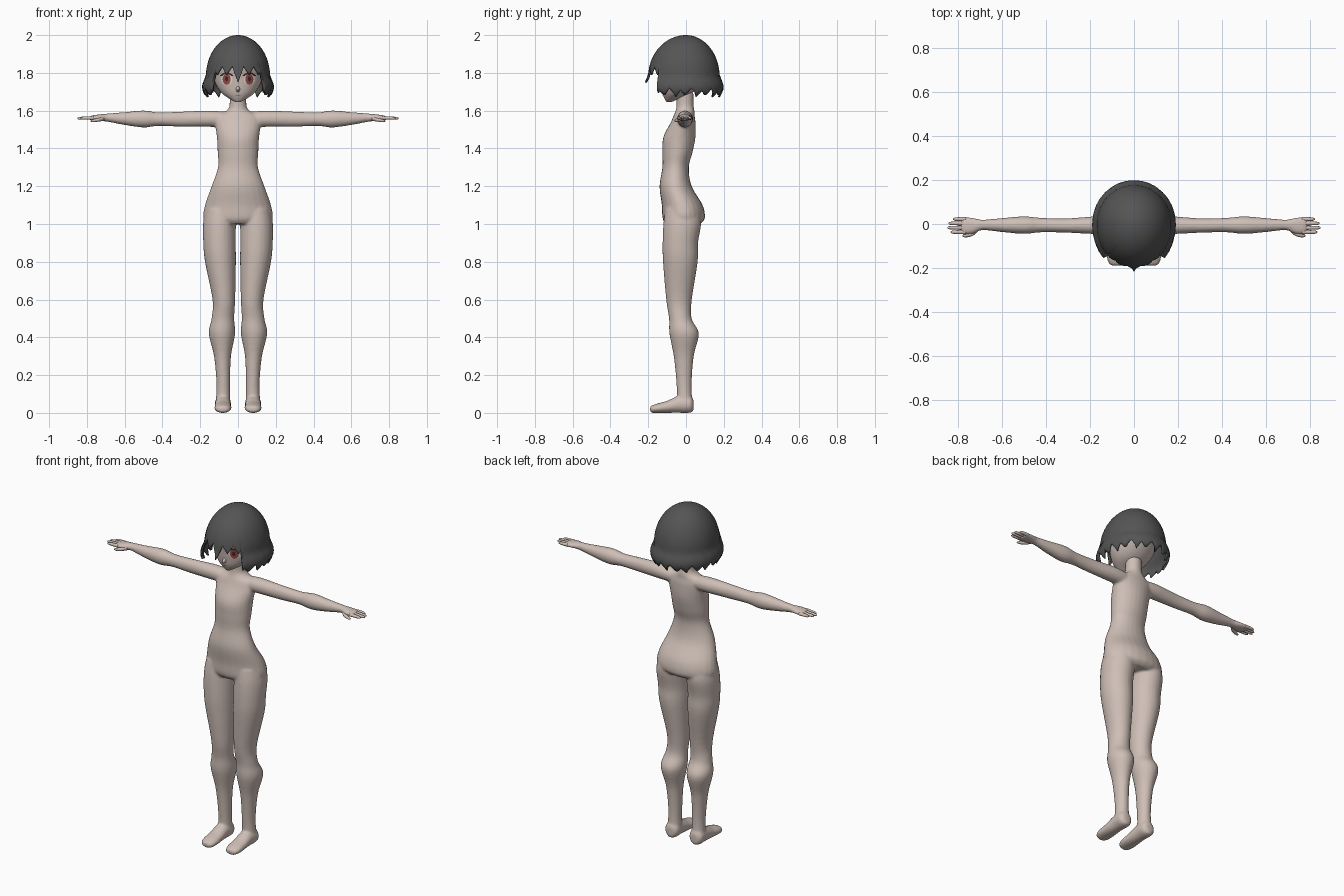
import bpy, bmesh, math
from mathutils import Vector
from mathutils.bvhtree import BVHTree

old = bpy.data.objects.get("Cube")
if old:
    bpy.data.objects.remove(old, do_unlink=True)


def material(name, *rgb):
    mat = bpy.data.materials.new(name)
    mat.use_nodes = True
    mat.diffuse_color = (*rgb, 1)
    mat.node_tree.nodes["Principled BSDF"].inputs["Base Color"].default_value = (*rgb, 1)
    return mat


skin = material("skin", 0.62, 0.52, 0.47)
charcoal = material("charcoal_hair", 0.09, 0.09, 0.09)
red = material("iris_red", 0.35, 0.07, 0.06)
white = material("eye_white", 0.75, 0.72, 0.7)
dark = material("lash_dark", 0.04, 0.025, 0.025)


def finish(name, bm, mat):
    bmesh.ops.recalc_face_normals(bm, faces=bm.faces)
    for face in bm.faces:
        face.smooth = True
    mesh = bpy.data.meshes.new(name)
    bm.to_mesh(mesh)
    mesh.materials.append(mat)
    obj = bpy.data.objects.new(name, mesh)
    bpy.context.collection.objects.link(obj)
    return obj


def spline(rings, steps=5):
    """Catmull-Rom interpolation between cross-sections."""
    rings = [Vector(r) for r in rings]
    out = []
    for i in range(len(rings) - 1):
        p, q = rings[i], rings[i + 1]
        before, after = rings[max(i - 1, 0)], rings[min(i + 2, len(rings) - 1)]
        for k in range(steps):
            t = k / steps
            m, n = (q - before) / 2, (after - p) / 2
            out.append(p + m * t + (3 * (q - p) - 2 * m - n) * t**2
                       + (2 * (p - q) + m + n) * t**3)
    return out + [rings[-1]]


def loft(bm, axis, rings, side=1, count=24):
    """Closed elliptical tube; each ring is position, centre pair, radius pair."""
    loops = []
    for pos, a, b, ra, rb in spline(rings):
        loop = []
        for k in range(count):
            ang = math.tau * k / count
            u, v = a + ra * math.cos(ang), b + rb * math.sin(ang)
            x, y, z = {"x": (pos, u, v), "y": (u, pos, v), "z": (u, v, pos)}[axis]
            loop.append(bm.verts.new((x * side, y, z)))
        loops.append(loop)
    for low, high in zip(loops, loops[1:]):
        for k in range(count):
            n = (k + 1) % count
            bm.faces.new((low[k], low[n], high[n], high[k]))
    bm.faces.new(loops[0])
    bm.faces.new(loops[-1])


# Body: plain mannequin torso, legs, feet and arms fused into one skin
torso = [(1.7, 0, -.005, .045, .045), (1.63, 0, -.005, .045, .045),
         (1.6, 0, -.005, .06, .05), (1.575, 0, -.01, .11, .055),
         (1.54, 0, -.015, .122, .065), (1.46, 0, -.035, .112, .085),
         (1.38, 0, -.045, .108, .08), (1.3, 0, -.055, .106, .07),
         (1.2, 0, -.055, .14, .085), (1.1, 0, -.02, .175, .108),
         (1.03, 0, -.012, .183, .112), (1, 0, -.015, .14, .09)]
leg = [(1.08, .09, -.02, .08, .09), (1, .098, -.02, .087, .1),
       (.9, .098, -.03, .086, .094), (.8, .093, -.03, .082, .092),
       (.6, .075, -.037, .06, .068), (.5, .08, -.03, .06, .06),
       (.42, .085, -.01, .07, .078), (.3, .082, -.012, .045, .053),
       (.15, .078, -.01, .036, .04), (.04, .08, -.005, .04, .04)]
foot = [(.04, .08, .04, .02, .03), (.02, .08, .045, .042, .045),
        (-.04, .08, .045, .042, .045), (-.1, .08, .032, .044, .032),
        (-.15, .08, .025, .045, .025), (-.18, .08, .02, .035, .02),
        (-.19, .08, .02, .02, .012)]
arm = [(.06, -.005, 1.553, .04, .04), (.15, -.005, 1.557, .042, .043),
       (.3, -.007, 1.555, .033, .04), (.42, -.005, 1.555, .033, .036),
       (.5, -.005, 1.556, .04, .045), (.6, -.005, 1.558, .032, .034),
       (.69, -.004, 1.563, .024, .022), (.73, -.008, 1.563, .036, .018),
       (.77, -.008, 1.561, .04, .014), (.79, -.006, 1.56, .032, .009)]
bm = bmesh.new()
loft(bm, "z", torso)
for side in (1, -1):
    loft(bm, "z", leg, side)
    loft(bm, "y", foot, side)
    loft(bm, "x", arm, side)
body = finish("body", bm, skin)
remesh = body.modifiers.new("fuse", "REMESH")
remesh.mode = "VOXEL"
remesh.voxel_size = 0.007
remesh.use_smooth_shade = True
soften = body.modifiers.new("soften", "SMOOTH")
soften.iterations = 6

# Fingers and thumbs
for side, label in ((1, "left"), (-1, "right")):
    bm = bmesh.new()
    for y, tip in ((-.037, .835), (-.017, .85), (.003, .845), (.022, .825)):
        loft(bm, "x", [(.765, y, 1.561, .01, .01), (.8, y, 1.561, .009, .009),
                       (tip - .01, y, 1.56, .007, .007), (tip, y, 1.559, .002, .002)],
             side, 10)
    loft(bm, "x", [(.71, -.022, 1.558, .012, .012), (.735, -.042, 1.552, .012, .01),
                   (.765, -.052, 1.547, .009, .008), (.78, -.054, 1.545, .003, .003)],
         side, 10)
    finish(label + "_fingers", bm, skin)

# Head with a pointed chin
bm = bmesh.new()
loft(bm, "z", [(1.645, 0, -.09, .012, .012), (1.66, 0, -.078, .04, .034),
               (1.69, 0, -.05, .083, .074), (1.73, 0, -.03, .113, .1),
               (1.78, 0, -.015, .13, .12), (1.85, 0, -.01, .135, .135),
               (1.92, 0, 0, .11, .11), (1.96, 0, 0, .05, .05)], count=40)
head_tree = BVHTree.FromBMesh(bm)
finish("head", bm, skin)

# Nose
bm = bmesh.new()
loft(bm, "y", [(-.1, 0, 1.718, .016, .024), (-.13, 0, 1.714, .01, .015),
               (-.148, 0, 1.708, .002, .003)], count=12)
finish("nose", bm, skin)


def face_patch(name, x, z, rx, rz, lift, mat, arch=0):
    """Thin round patch laid on the front of the head."""
    bm = bmesh.new()
    bmesh.ops.create_grid(bm, x_segments=10, y_segments=10, size=1)
    for vert in bm.verts:
        u, v = vert.co.x, vert.co.y
        px = x + rx * u * math.sqrt(1 - v * v / 2)
        pz = z + rz * v * math.sqrt(1 - u * u / 2) - arch * u * u
        hit = head_tree.ray_cast(Vector((px, -1, pz)), Vector((0, 1, 0)))[0]
        vert.co = (px, hit.y - lift, pz)
    obj = finish(name, bm, mat)
    if obj.data.polygons[0].normal.y > 0:
        obj.data.flip_normals()


# Eyes, brows and mouth
for side, label in ((1, "left"), (-1, "right")):
    x = side * .06
    face_patch(label + "_eye_white", x, 1.766, .03, .03, .002, white)
    face_patch(label + "_iris", x, 1.766, .021, .029, .004, red)
    face_patch(label + "_pupil", x, 1.768, .008, .013, .006, dark)
    face_patch(label + "_lash", x, 1.8, .036, .005, .007, dark, .014)
    face_patch(label + "_brow", x, 1.835, .03, .003, .003, dark, .008)
face_patch("mouth", 0, 1.682, .014, .002, .002, red)

# Bobbed hair: dome with a flared rim and a jagged hem
SEGMENTS, ROWS, SPIKE = 120, 24, 6


def hem_height(k):
    ang = abs((k + SEGMENTS // 2) % SEGMENTS - SEGMENTS // 2)
    notch = abs((ang + SPIKE / 2) % SPIKE - SPIKE / 2) / (SPIKE / 2)
    if ang < 3:
        return 1.75 + .08 * notch
    if ang < 14:
        return 1.79 + .045 * notch
    return 1.67 + .035 * notch + (.012 if ang // SPIKE % 2 else 0)


def hair_point(k, row):
    ang = math.tau * k / SEGMENTS
    front = math.cos(ang)
    reach = .17 + (.03 if front > 0 else .008) * front**2
    z = 2 - (2 - hem_height(k)) * (1 - math.cos(row / ROWS * math.pi / 2))
    depth = (2 - z) / .22
    if depth < 1:
        reach *= math.sqrt(1 - (1 - depth)**2)
    else:
        reach *= 1 + .12 * math.sin(math.pi * (depth - 1) * 2)
    return (reach * math.sin(ang), -reach * front, z)


bm = bmesh.new()
crown = bm.verts.new((0, 0, 2))
rows = [[bm.verts.new(hair_point(k, r)) for k in range(SEGMENTS)]
        for r in range(1, ROWS + 1)]
for k in range(SEGMENTS):
    n = (k + 1) % SEGMENTS
    bm.faces.new((crown, rows[0][k], rows[0][n]))
    for up, down in zip(rows, rows[1:]):
        bm.faces.new((up[k], down[k], down[n], up[n]))
hair = finish("hair", bm, charcoal)
shell = hair.modifiers.new("thickness", "SOLIDIFY")
shell.thickness = 0.01
shell.offset = -1
